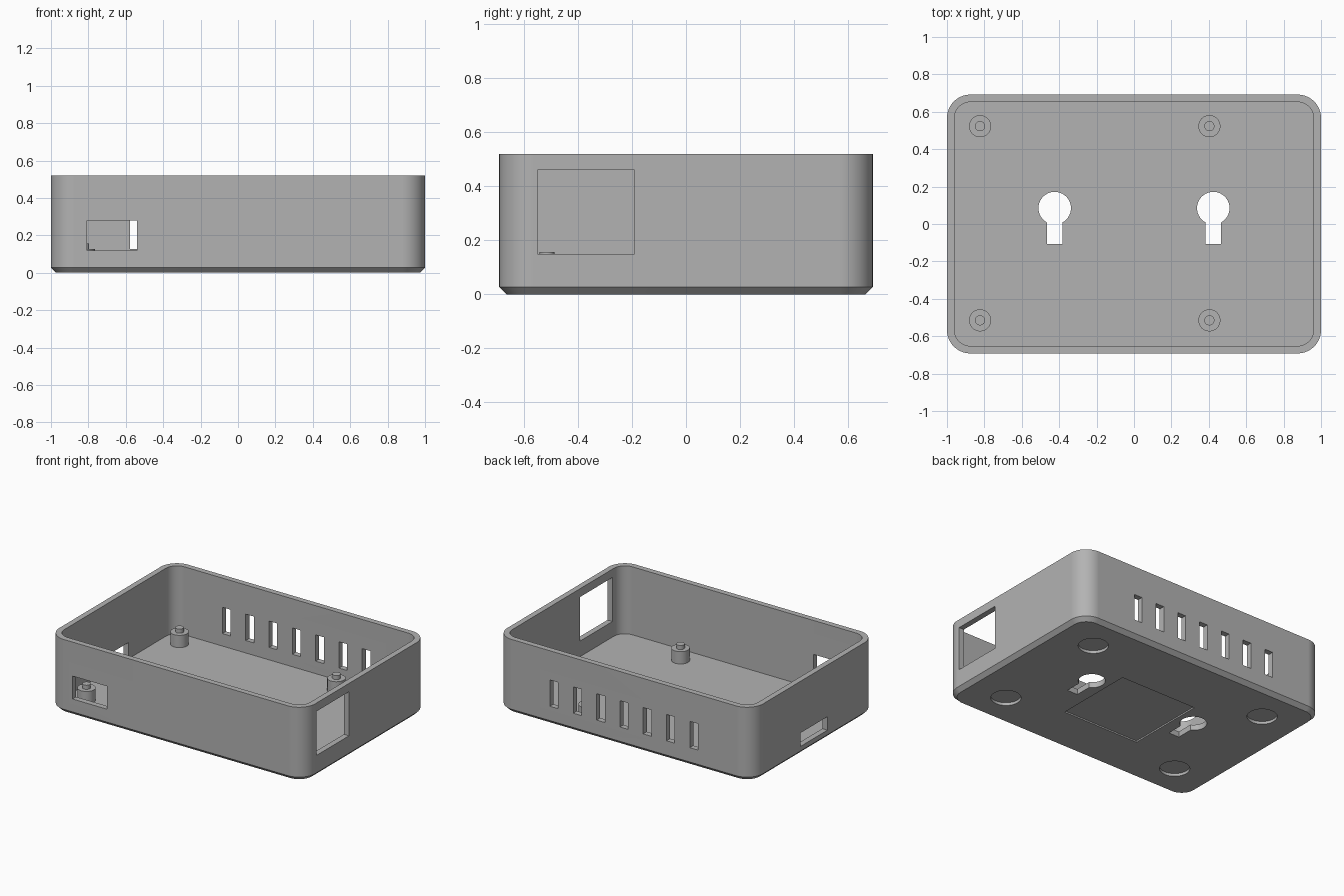
import bpy, bmesh, math

cube = bpy.data.objects.get("Cube")
if cube:
    bpy.data.objects.remove(cube, do_unlink=True)

W, D, H = 1.0, 0.692, 0.52      # half width, half depth, height
WALL, RADIUS, CHAMFER = 0.04, 0.125, 0.027

grey = bpy.data.materials.new("plain grey")
grey.use_nodes = True
colour = (0.45, 0.45, 0.45, 1)
grey.diffuse_color = colour
grey.node_tree.nodes["Principled BSDF"].inputs["Base Color"].default_value = colour


def finish(name, bm):
    """Turn a bmesh into a grey object in the scene."""
    bmesh.ops.recalc_face_normals(bm, faces=bm.faces)
    mesh = bpy.data.meshes.new(name)
    bm.to_mesh(mesh)
    bm.free()
    mesh.materials.append(grey)
    obj = bpy.data.objects.new(name, mesh)
    bpy.context.collection.objects.link(obj)
    return obj


def loft(name, rings):
    """Skin a stack of equal-sized point rings and cap both ends."""
    bm = bmesh.new()
    loops = [[bm.verts.new(p) for p in ring] for ring in rings]
    n = len(loops[0])
    for a, b in zip(loops, loops[1:]):
        for i in range(n):
            j = (i + 1) % n
            bm.faces.new((a[i], a[j], b[j], b[i]))
    bm.faces.new(loops[0])
    bm.faces.new(loops[-1])
    return finish(name, bm)


def rounded_ring(inset, z, steps=10):
    """Rounded rectangle at height z, inset from the outer wall."""
    r = RADIUS - inset
    ring = []
    for q, (sx, sy) in enumerate([(1, 1), (-1, 1), (-1, -1), (1, -1)]):
        for k in range(steps + 1):
            a = math.pi / 2 * (q + k / steps)
            ring.append((sx * (W - RADIUS) + r * math.cos(a),
                         sy * (D - RADIUS) + r * math.sin(a), z))
    return ring


def circle_ring(x, y, r, z, n=40):
    return [(x + r * math.cos(math.tau * i / n),
             y + r * math.sin(math.tau * i / n), z) for i in range(n)]


def box(x0, x1, y0, y1, z0, z1):
    return loft("cutter", [[(x0, y0, z), (x1, y0, z), (x1, y1, z), (x0, y1, z)]
                           for z in (z0, z1)])


def disc(x, y, r, z0, z1):
    return loft("cutter", [circle_ring(x, y, r, z0), circle_ring(x, y, r, z1)])


# Open tray with a chamfered bottom edge
tray = loft("case_tray", [
    rounded_ring(CHAMFER, 0), rounded_ring(0, CHAMFER), rounded_ring(0, H),
    rounded_ring(WALL, H), rounded_ring(WALL, WALL)])

# Wall openings: front port, right-hand window, narrow port at the other end
cutters = [
    box(-0.808, -0.54, -D - 0.1, -D + 0.1, 0.118, 0.28),
    box(W - 0.1, W + 0.1, -0.55, -0.19, 0.15, 0.461),
    box(-W - 0.1, -W + 0.1, -0.15, 0.15, 0.06, 0.155),
]
# Row of vents in the back wall
for i in range(-3, 4):
    x = i * 0.182
    cutters.append(box(x - 0.032, x + 0.032, D - 0.1, D + 0.1, 0.128, 0.314))
# Keyhole hangers through the floor
for x in (-0.424, 0.424):
    cutters.append(disc(x, 0.085, 0.087, -0.1, 0.1))
    cutters.append(box(x - 0.041, x + 0.041, -0.108, 0.08, -0.1, 0.1))
# Underside recesses: label panel and four feet
cutters.append(box(-0.3, 0.3, -0.333, 0.243, -0.1, 0.01))
for x in (-0.705, 0.705):
    for y in (-0.435, 0.435):
        cutters.append(disc(x, y, 0.097, -0.1, 0.02))

# Cut every opening, then drop the cutters
bpy.context.view_layer.objects.active = tray
for cutter in cutters:
    mod = tray.modifiers.new("cut", "BOOLEAN")
    mod.operation, mod.solver, mod.object = "DIFFERENCE", "EXACT", cutter
    bpy.ops.object.modifier_apply(modifier=mod.name)
    bpy.data.objects.remove(cutter, do_unlink=True)

# Board standoffs, each with a locating peg
parts = [tray]
for side, x in (("right", -0.823), ("left", 0.403)):
    for end, y in (("front", -0.515), ("back", 0.523)):
        parts.append(loft(f"standoff_{end}_{side}", [
            circle_ring(x, y, 0.059, 0.03), circle_ring(x, y, 0.059, 0.127),
            circle_ring(x, y, 0.027, 0.127), circle_ring(x, y, 0.027, 0.156)]))

# Smooth the curved walls, keep edges crisp
bpy.ops.object.select_all(action="DESELECT")
for obj in parts:
    obj.select_set(True)
bpy.context.view_layer.objects.active = tray
bpy.ops.object.shade_smooth_by_angle(angle=math.radians(30))
for obj in parts:
    obj.modifiers.new("even_normals", "WEIGHTED_NORMAL").keep_sharp = True
